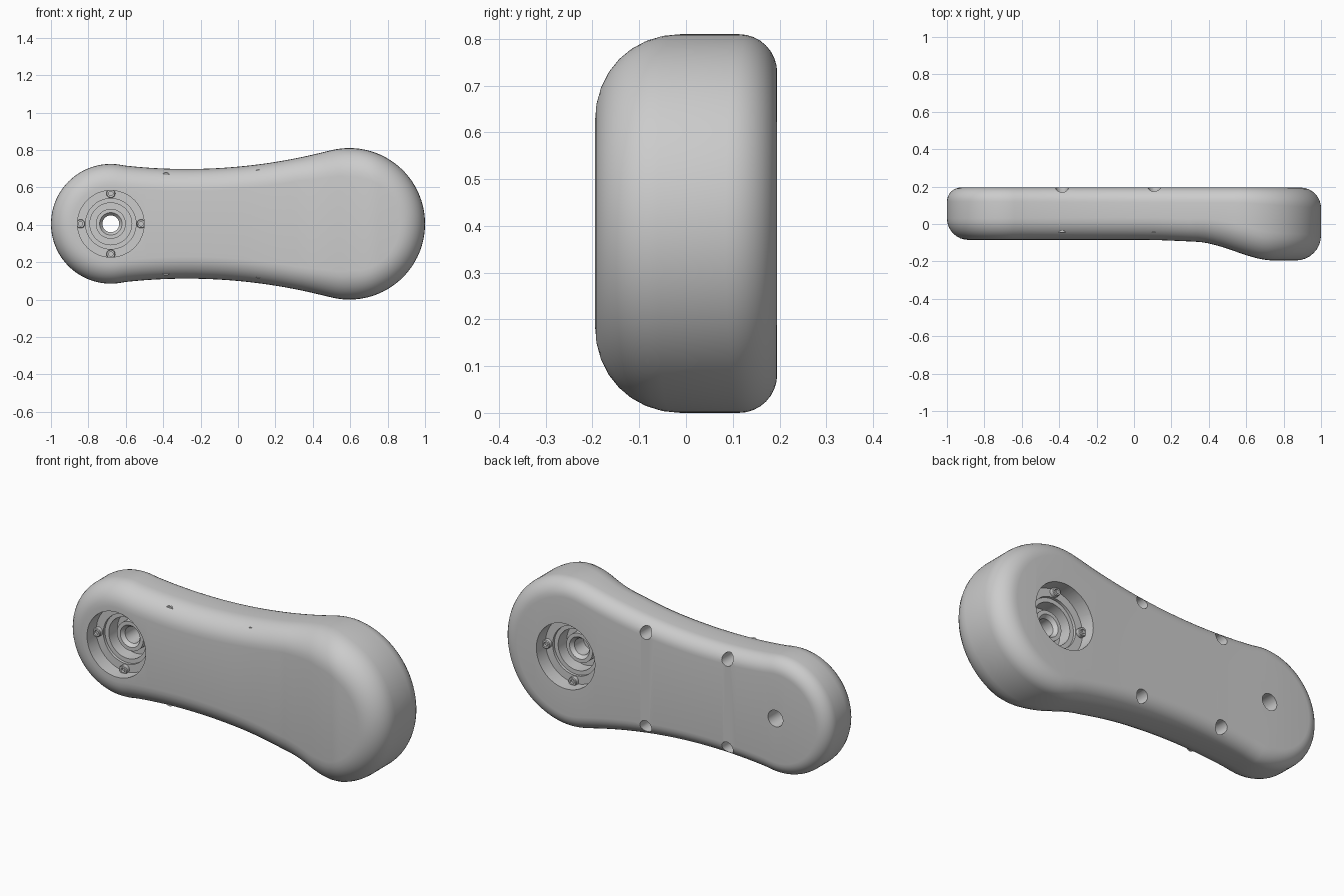
import bpy, bmesh
from math import sin, cos, pi, atan2, sqrt
from mathutils import Matrix, Vector

if "Cube" in bpy.data.objects:
    bpy.data.objects.remove(bpy.data.objects["Cube"])

MID = 0.405          # height of the long axis
LEFT, RIGHT = -0.68, 0.595
BACK = 0.195


def interp(x, table):
    for (x0, a), (x1, b) in zip(table, table[1:]):
        if x <= x1:
            t = max(0, (x - x0) / (x1 - x0))
            return a + (b - a) * t
    return table[-1][1]


def front_y(x):
    t = min(1, max(0, (x - 0.33) / 0.42))
    u = min(1, max(0, (x - 0.05) / 0.4))
    return -0.085 - 0.012 * u * u * (3 - 2 * u) - 0.098 * t * t * (3 - 2 * t)


def new_object(name, bm):
    bmesh.ops.recalc_face_normals(bm, faces=bm.faces[:])
    me = bpy.data.meshes.new(name)
    bm.to_mesh(me)
    bm.free()
    ob = bpy.data.objects.new(name, me)
    bpy.context.collection.objects.link(ob)
    return ob


def smooth(ob, angle=0.5):
    bpy.ops.object.select_all(action='DESELECT')
    ob.select_set(True)
    bpy.context.view_layer.objects.active = ob
    bpy.ops.object.shade_smooth_by_angle(angle=angle)


def lathe(name, profile, x, y, z, facing=1, steps=48):
    """Spin (radius, depth) points around a y-directed axis."""
    bm = bmesh.new()
    vs = [bm.verts.new((x + r, y + facing * t, z)) for r, t in profile]
    edges = [bm.edges.new(p) for p in zip(vs, vs[1:])]
    bmesh.ops.spin(bm, geom=vs + edges, cent=(x, y, z), axis=(0, 1, 0),
                   angle=2 * pi, steps=steps)
    bmesh.ops.remove_doubles(bm, verts=bm.verts[:], dist=1e-5)
    return new_object(name, bm)


# Half outline: small lobe, shallow concave waist, big lobe (point + normal)
def half_outline():
    big_r, cx, cz = 3.0, -0.274, 3.293
    r1, r2 = 0.32, 0.405
    a1 = atan2(cz, cx - LEFT)
    a2 = atan2(cz, cx - RIGHT)
    pts = []
    for i in range(25):
        a = pi + (a1 - pi) * i / 24
        pts.append((LEFT + r1 * cos(a), r1 * sin(a), cos(a), sin(a)))
    for i in range(1, 28):
        a = a1 + (a2 - a1) * i / 28
        pts.append((cx - big_r * cos(a), cz - big_r * sin(a), cos(a), sin(a)))
    for i in range(37):
        a = a2 * (1 - i / 36)
        pts.append((RIGHT + r2 * cos(a), r2 * sin(a), cos(a), sin(a)))
    return pts


# Arm body: rings of the outline, rounded towards back and front
def arm_body():
    half = half_outline()
    n = len(half)
    full = half + [(x, -z, nx, -nz) for x, z, nx, nz in half[-2:0:-1]]
    count = len(full)
    bm = bmesh.new()
    rings = []
    K = 8
    for side in (1, -1):
        order = range(K + 1) if side == 1 else range(K, -1, -1)
        for k in order:
            a = pi / 2 * k / K
            ring = []
            for x, z, nx, nz in full:
                if side == 1:
                    r = interp(x, [(-1, 0.075), (0.6, 0.082), (1, 0.11)])
                else:
                    r = interp(x, [(-1, 0.115), (0.3, 0.12), (0.6, 0.155), (1, 0.135)])
                d = r * (1 - sin(a))
                px, pz = x - nx * d, z - nz * d
                drop = r * (1 - cos(a))
                py = BACK - drop if side == 1 else front_y(px) + drop
                ring.append(bm.verts.new((px, py, MID + pz)))
            rings.append(ring)
    for a, b in zip(rings, rings[1:]):
        for i in range(count):
            j = (i + 1) % count
            bm.faces.new((a[i], a[j], b[j], b[i]))
    for ring in (rings[0], rings[-1]):
        for i in range(n - 1):
            loop = [ring[i], ring[i + 1], ring[(count - i - 1) % count], ring[(count - i) % count]]
            bm.faces.new(list(dict.fromkeys(loop)))
    return new_object("arm_body", bm)


body = arm_body()


# Stepped round socket with a tube standing in the middle
def socket(end):
    return [(0, -0.06), (0.178, -0.06), (0.178, 0.08), (0.135, 0.08),
            (0.135, 0.095), (0.112, 0.095), (0.112, 0.17), (0.08, 0.17),
            (0.08, 0.12), (0.06, 0.12), (0.045, 0.14), (0.045, end), (0, end)]


cutters = [lathe("front_socket_cutter", socket(0.35), LEFT, -0.085, MID, 1),
           lathe("back_socket_cutter", socket(0.22), RIGHT, BACK, MID, -1)]

# Bolt holes in the back and their round bosses showing at the front edge
BOLTS = [(x, MID + s * dz) for x, dz in ((-0.385, 0.25), (0.11, 0.265)) for s in (1, -1)]
for x, z in BOLTS:
    cutters.append(lathe("bolt_hole_cutter",
                         [(0, -0.05), (0.034, -0.05), (0.034, 0.1), (0, 0.1)],
                         x, BACK, z - 0.008 * (1 if z > MID else -1), -1, 24))
    boss = lathe("bolt_boss", [(0, 0), (0.025, 0), (0.025, 0.06), (0, 0.06)],
                 x, -0.045, z, 1, 20)
    smooth(boss)

for c in cutters:
    c.hide_render = True
    mod = body.modifiers.new("cut", 'BOOLEAN')
    mod.operation = 'DIFFERENCE'
    mod.solver = 'EXACT'
    mod.object = c
bpy.context.view_layer.objects.active = body
for mod in list(body.modifiers):
    bpy.ops.object.modifier_apply(modifier=mod.name)
for c in cutters:
    bpy.data.objects.remove(c)
smooth(body)

# Four socket-head screws on the ledge of each socket
HEAD = [(0, 0.08), (0.024, 0.08), (0.024, 0.06), (0.021, 0.056),
        (0.012, 0.056), (0.012, 0.07), (0, 0.07)]
for x, y, facing in ((LEFT, -0.085, 1), (RIGHT, BACK, -1)):
    for k in range(4):
        a = k * pi / 2
        s = lathe("socket_screw", HEAD, x + 0.162 * cos(a), y,
                  MID + 0.162 * sin(a), facing, 18)
        smooth(s)
